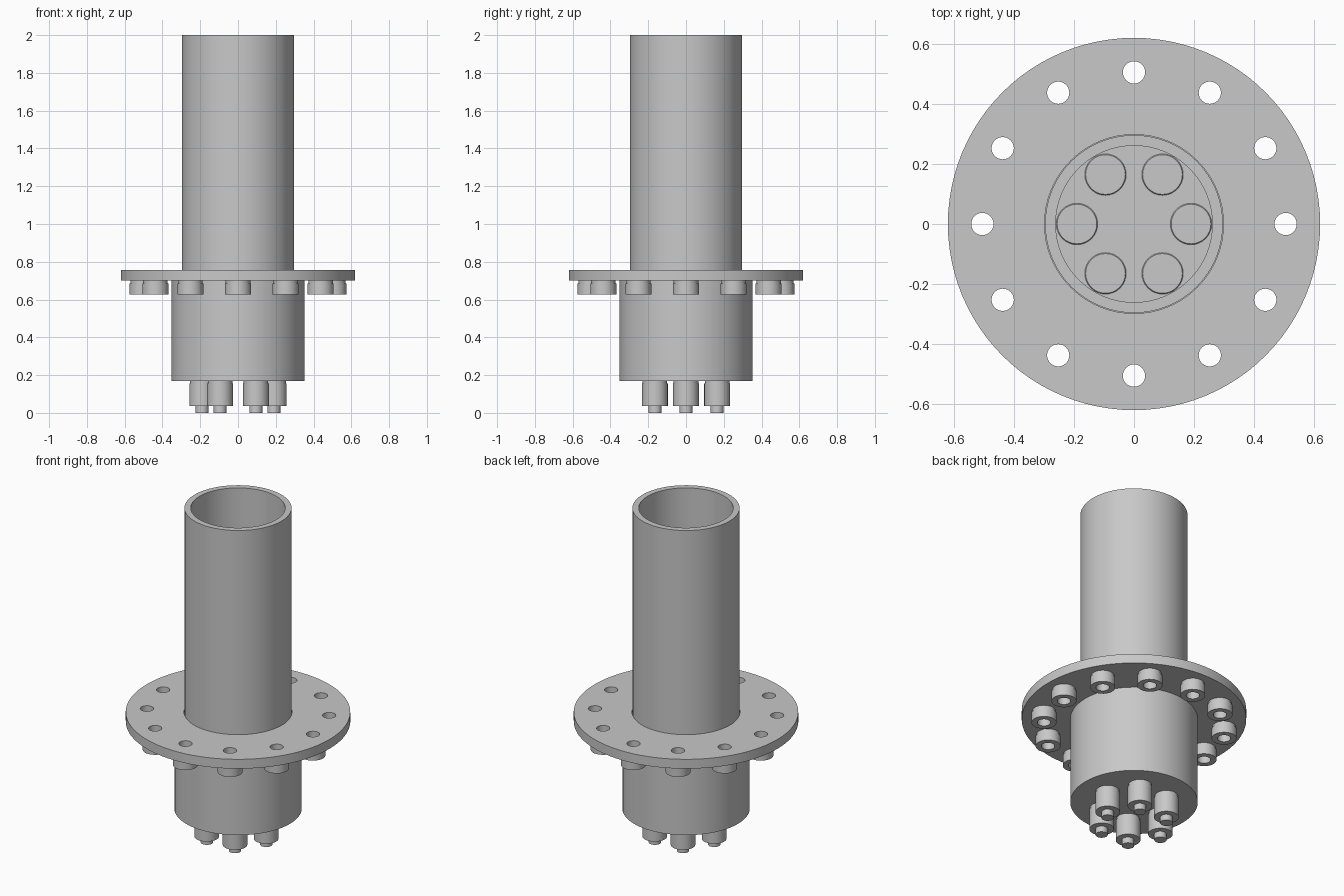
import bpy, bmesh, math

if "Cube" in bpy.data.objects:
    bpy.data.objects.remove(bpy.data.objects["Cube"], do_unlink=True)

grey = bpy.data.materials.new("plain_grey")
grey.use_nodes = True
COLOUR = (0.58, 0.58, 0.58, 1)
grey.diffuse_color = COLOUR
grey.node_tree.nodes["Principled BSDF"].inputs["Base Color"].default_value = COLOUR

TOP, FLANGE_TOP, FLANGE_LOW, FLOOR, BASE = 2.0, 0.757, 0.70, 0.21, 0.17
BORE = 0.298
BOLT_CIRCLE, BOLT_HOLE, BOLTS = 0.505, 0.037, 12
PLUG_CIRCLE, PLUGS = 0.19, 6


def finish(name, bm, loc=(0, 0, 0)):
    """Turn a bmesh into a named, smooth-shaded object."""
    bmesh.ops.recalc_face_normals(bm, faces=bm.faces[:])
    mesh = bpy.data.meshes.new(name)
    bm.to_mesh(mesh)
    bm.free()
    mesh.materials.append(grey)
    obj = bpy.data.objects.new(name, mesh)
    obj.location = loc
    bpy.context.collection.objects.link(obj)
    bpy.ops.object.select_all(action='DESELECT')
    obj.select_set(True)
    bpy.context.view_layer.objects.active = obj
    bpy.ops.object.shade_smooth_by_angle(angle=math.radians(30))
    return obj


def lathe(name, profile, loc=(0, 0, 0), sides=64, closed=False):
    """Revolve (radius, z) points about the z axis."""
    bm = bmesh.new()
    verts = [bm.verts.new((r, 0, z)) for r, z in profile]
    pairs = list(zip(verts, verts[1:]))
    if closed:
        pairs.append((verts[-1], verts[0]))
    edges = [bm.edges.new(p) for p in pairs]
    bmesh.ops.spin(bm, geom=verts + edges, axis=(0, 0, 1), cent=(0, 0, 0),
                   angle=math.tau, steps=sides, use_duplicate=False)
    bmesh.ops.remove_doubles(bm, verts=bm.verts[:], dist=0.0001)
    return finish(name, bm, loc)


def on_circle(radius, count):
    for i in range(count):
        a = math.tau * i / count
        yield i + 1, radius * math.cos(a), radius * math.sin(a)


# Long open tube reaching down to the housing floor
lathe("tube", [(0.296, FLOOR), (0.296, TOP), (0.261, TOP), (0.261, FLOOR)], closed=True)

# Cup-shaped housing under the flange
lathe("housing", [(0, BASE), (0.352, BASE), (0.352, FLANGE_LOW),
                  (BORE, FLANGE_LOW), (BORE, FLOOR), (0, FLOOR)])

# Drilled flange: filled outline with holes, pulled up to thickness
bm = bmesh.new()


def ring(radius, sides, cx=0, cy=0):
    pts = [bm.verts.new((cx + x, cy + y, FLANGE_LOW)) for _, x, y in on_circle(radius, sides)]
    for a, b in zip(pts, pts[1:] + pts[:1]):
        bm.edges.new((a, b))


ring(0.62, 96)
ring(BORE, 64)
for _, x, y in on_circle(BOLT_CIRCLE, BOLTS):
    ring(BOLT_HOLE, 32, x, y)
bmesh.ops.triangle_fill(bm, use_beauty=True, use_dissolve=False, edges=bm.edges[:],
                        normal=(0, 0, 1))
grown = bmesh.ops.extrude_face_region(bm, geom=bm.faces[:], use_keep_orig=True)
bmesh.ops.translate(bm, vec=(0, 0, FLANGE_TOP - FLANGE_LOW),
                    verts=[g for g in grown["geom"] if isinstance(g, bmesh.types.BMVert)])
finish("flange", bm)

# Hollow round nuts below the flange holes
for i, x, y in on_circle(BOLT_CIRCLE, BOLTS):
    lathe(f"nut_{i}", [(BOLT_HOLE, FLANGE_LOW), (0.065, FLANGE_LOW), (0.065, 0.685),
                       (0.069, 0.685), (0.069, 0.627), (BOLT_HOLE, 0.627)],
          loc=(x, y, 0), sides=32, closed=True)

# Stepped plugs through the housing floor
for i, x, y in on_circle(PLUG_CIRCLE, PLUGS):
    lathe(f"plug_{i}", [(0, 0), (0.034, 0), (0.034, 0.036), (0.068, 0.036), (0.068, 0.155),
                        (0.065, 0.155), (0.065, FLOOR - 0.01), (0.069, FLOOR - 0.01),
                        (0.069, FLOOR + 0.004), (0.066, FLOOR + 0.008), (0, FLOOR + 0.008)],
          loc=(x, y, 0), sides=32)
